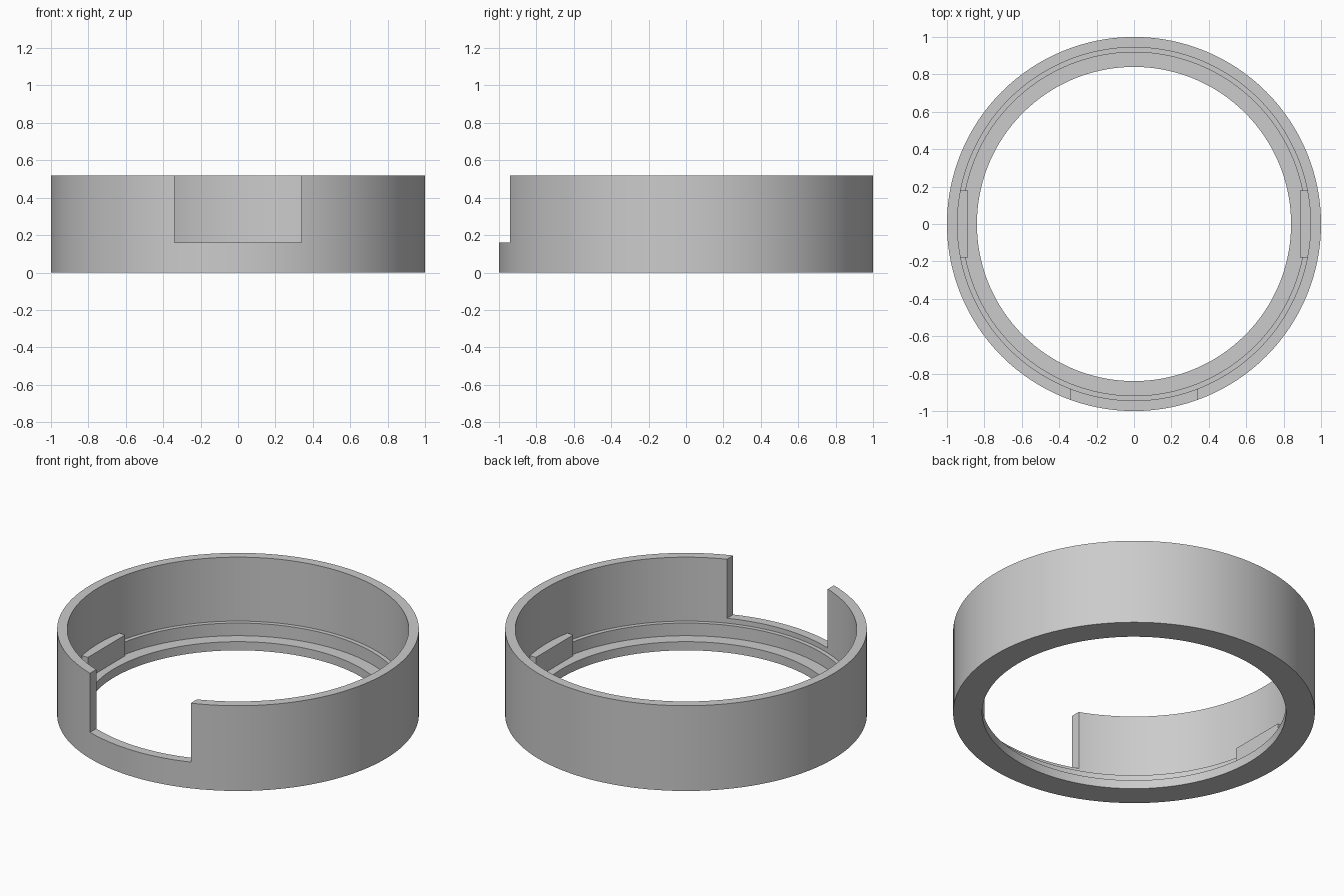
import bpy, bmesh, math
from mathutils import Matrix, Vector

cube = bpy.data.objects.get("Cube")
if cube:
    bpy.data.objects.remove(cube, do_unlink=True)

SEGMENTS = 128
HEIGHT = 0.52

grey = bpy.data.materials.new("plain grey")
grey.use_nodes = True
colour = (0.6, 0.6, 0.6, 1)
grey.diffuse_color = colour
grey.node_tree.nodes["Principled BSDF"].inputs["Base Color"].default_value = colour


def finish(name, bm):
    bmesh.ops.recalc_face_normals(bm, faces=bm.faces[:])
    mesh = bpy.data.meshes.new(name)
    bm.to_mesh(mesh)
    bm.free()
    mesh.materials.append(grey)
    obj = bpy.data.objects.new(name, mesh)
    bpy.context.collection.objects.link(obj)
    return obj


def box(name, low, high):
    low, high = Vector(low), Vector(high)
    bm = bmesh.new()
    bmesh.ops.create_cube(bm, size=1, matrix=Matrix.Translation((low + high) / 2)
                          @ Matrix.Diagonal((*(high - low), 1)))
    return finish(name, bm)


# Ring body: stepped wall section (radius, height) turned around z
profile = [(0.84, 0), (1, 0), (1, HEIGHT), (0.944, HEIGHT), (0.944, 0.13),
           (0.918, 0.13), (0.918, 0.053), (0.84, 0.053)]
bm = bmesh.new()
rings = []
for i in range(SEGMENTS):
    a = math.tau * i / SEGMENTS
    rings.append([bm.verts.new((r * math.cos(a), r * math.sin(a), z)) for r, z in profile])
for i, ring in enumerate(rings):
    nxt = rings[(i + 1) % SEGMENTS]
    for j in range(len(profile)):
        k = (j + 1) % len(profile)
        bm.faces.new((ring[j], nxt[j], nxt[k], ring[k]))
body = finish("ring_body", bm)

# Front notch cut through the upper wall
cutter = box("notch_cutter", (-0.34, -1.2, 0.16), (0.34, -0.6, 0.8))
cutter.hide_render = True
cut = body.modifiers.new("front notch", "BOOLEAN")
cut.operation = "DIFFERENCE"
cut.solver = "EXACT"
cut.object = cutter
bpy.ops.object.select_all(action="DESELECT")
body.select_set(True)
bpy.context.view_layer.objects.active = body
bpy.ops.object.modifier_apply(modifier=cut.name)
bpy.data.objects.remove(cutter, do_unlink=True)
bpy.ops.object.shade_smooth_by_angle(angle=math.radians(30))

# Small blocks standing on the inner ledge at both sides
box("left_tab", (0.887, -0.18, 0.04), (0.95, 0.18, 0.18))
box("right_tab", (-0.95, -0.18, 0.04), (-0.887, 0.18, 0.18))
